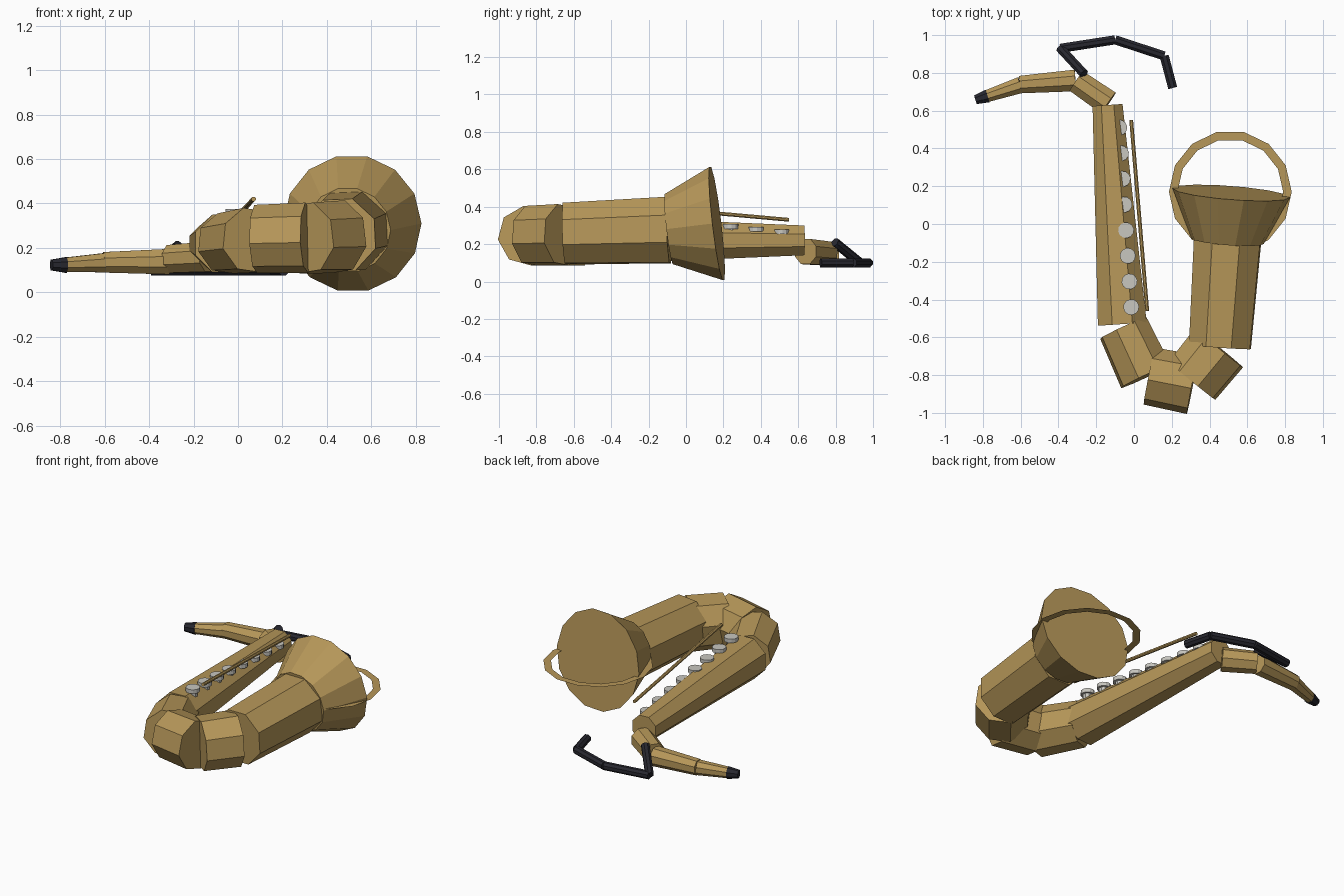
import bpy, bmesh, math
from mathutils import Vector

cube = bpy.data.objects.get("Cube")
if cube:
    bpy.data.objects.remove(cube, do_unlink=True)


def material(name, color):
    m = bpy.data.materials.new(name)
    m.use_nodes = True
    m.diffuse_color = (*color, 1)
    m.node_tree.nodes["Principled BSDF"].inputs["Base Color"].default_value = (*color, 1)
    return m


brass = material("brass", (0.47, 0.31, 0.10))
black = material("black", (0.02, 0.02, 0.028))
silver = material("silver", (0.58, 0.57, 0.53))


def finish(name, bm, mat):
    mesh = bpy.data.meshes.new(name)
    bm.to_mesh(mesh)
    bm.free()
    mesh.materials.append(mat)
    obj = bpy.data.objects.new(name, mesh)
    bpy.context.collection.objects.link(obj)
    return obj


def tube(name, start, end, r1, r2, mat=brass, sides=8, roll=22.5):
    """Closed faceted tube between two points, with a radius at each end."""
    start, end = Vector(start), Vector(end)
    axis = (end - start).normalized()
    ref = Vector((0, 0, 1)) if abs(axis.z) < 0.9 else Vector((0, 1, 0))
    right = axis.cross(ref).normalized()
    up = right.cross(axis)
    bm = bmesh.new()
    rings = []
    for centre, r in ((start, r1), (end, r2)):
        ring = []
        for i in range(sides):
            a = math.radians(roll) + math.tau * i / sides
            ring.append(bm.verts.new(centre + r * (right * math.cos(a) + up * math.sin(a))))
        rings.append(ring)
    low, high = rings
    for i in range(sides):
        j = (i + 1) % sides
        bm.faces.new((low[i], low[j], high[j], high[i]))
    bm.faces.new(low)
    bm.faces.new(high)
    bmesh.ops.recalc_face_normals(bm, faces=bm.faces)
    return finish(name, bm, mat)


# Main body and the three-piece bow
tube("body", (-0.14, 0.63, 0.22), (-0.062, -0.53, 0.22), 0.086, 0.14)
tube("bow_inner", (-0.057, -0.55, 0.22), (0.063, -0.806, 0.235), 0.14, 0.15, roll=30)
tube("bow_middle", (0.08, -0.805, 0.24), (0.31, -0.85, 0.245), 0.155, 0.16, roll=37.5)
tube("bow_outer", (0.307, -0.83, 0.245), (0.45, -0.655, 0.25), 0.165, 0.17, roll=30)

# Bell tube and flared, closed bell
tube("bell_tube", (0.455, -0.65, 0.257), (0.495, -0.09, 0.275), 0.175, 0.19, roll=25)
tube("bell", (0.495, -0.09, 0.28), (0.515, 0.165, 0.31), 0.193, 0.312, sides=14, roll=0)

# Flat ring lying across the bell mouth
bm = bmesh.new()
sides = 14
loops = [[bm.verts.new((0.51 + r * math.cos(math.tau * i / sides),
                        0.17 + r * math.sin(math.tau * i / sides), 0.29))
          for i in range(sides)] for r in (0.28, 0.325)]
for i in range(sides):
    j = (i + 1) % sides
    bm.faces.new((loops[0][i], loops[1][i], loops[1][j], loops[0][j]))
finish("bell_ring", bm, brass)

# Neck and mouthpiece
tube("neck_lower", (-0.135, 0.64, 0.16), (-0.305, 0.757, 0.15), 0.073, 0.068)
tube("neck_middle", (-0.31, 0.76, 0.138), (-0.605, 0.738, 0.135), 0.062, 0.05)
tube("neck_upper", (-0.6, 0.736, 0.133), (-0.785, 0.675, 0.124), 0.047, 0.034)
tube("mouthpiece", (-0.775, 0.678, 0.123), (-0.84, 0.658, 0.123), 0.038, 0.026, black)

# Strap, one straight piece per bend
strap = [(-0.265, 0.795, 0.21), (-0.39, 0.93, 0.10), (-0.10, 0.975, 0.10),
         (0.16, 0.89, 0.10), (0.205, 0.72, 0.10)]
for i, (a, b) in enumerate(zip(strap, strap[1:])):
    tube(f"strap_{i + 1}", a, b, 0.026, 0.026, black)

# Row of keys, each a disc on a short stem
for i in range(8):
    t = i / 7
    x, y, z = -0.015 - 0.063 * t, -0.44 + 0.95 * t, 0.375 - 0.096 * t
    tube(f"key_{i + 1}", (x, y, z - 0.025), (x, y, z), 0.042, 0.042, silver, 12)
    tube(f"key_stem_{i + 1}", (x, y, z - 0.065), (x, y, z - 0.025), 0.028, 0.028, silver)

# Thin rod beside the keys
tube("key_rod", (0.07, -0.46, 0.42), (-0.015, 0.55, 0.33), 0.011, 0.011)
